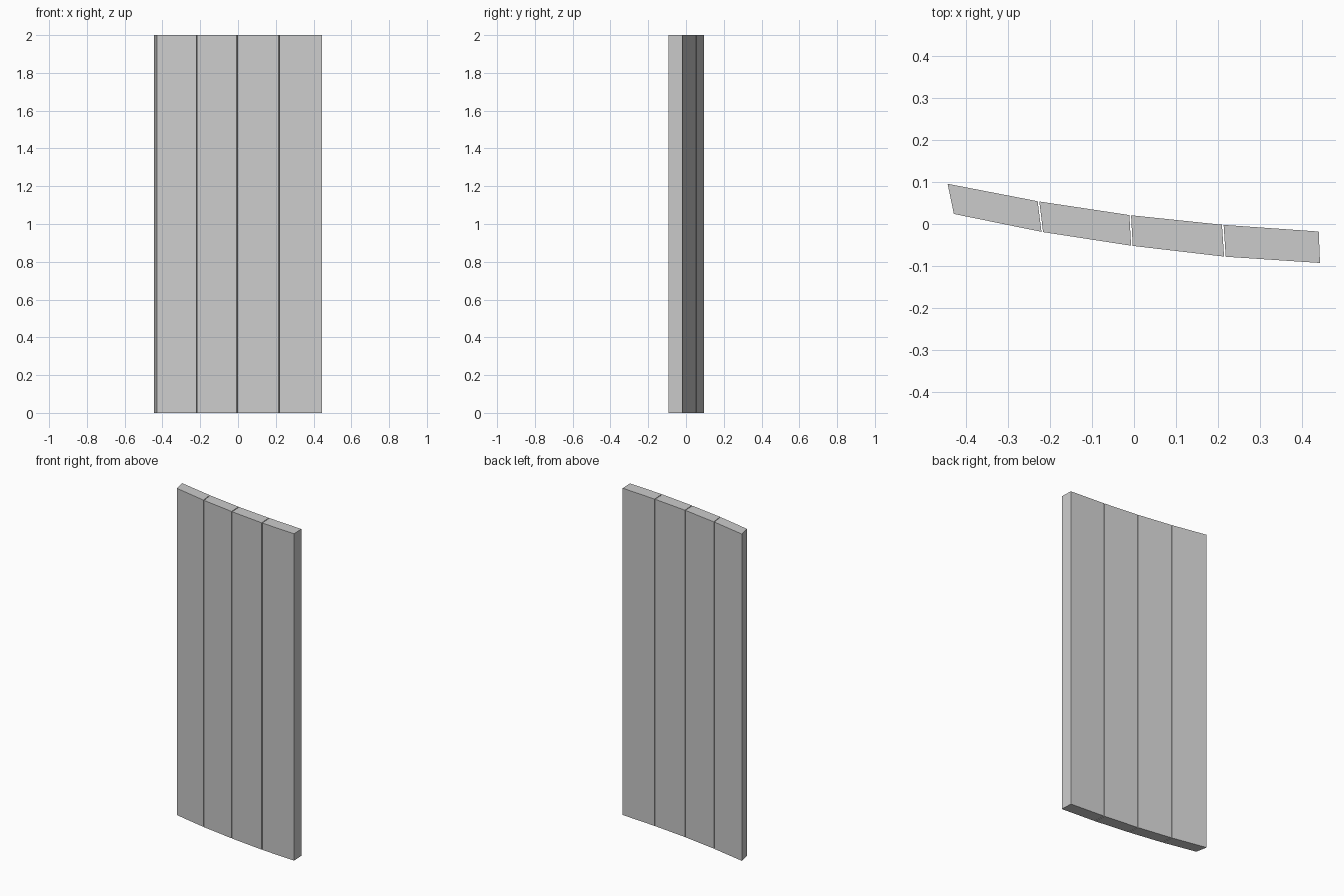
import bpy
import bmesh
from mathutils import Vector

cube = bpy.data.objects.get("Cube")
if cube:
    bpy.data.objects.remove(cube, do_unlink=True)

HEIGHT = 2.0
HALF_GAP = 0.002

# Plan positions of the panel joints, along the back and the front
BACK = [(-0.445, 0.096), (-0.228, 0.054), (-0.009, 0.021), (0.212, -0.002), (0.441, -0.018)]
FRONT = [(-0.430, 0.024), (-0.219, -0.019), (-0.005, -0.052), (0.217, -0.078), (0.444, -0.093)]

grey = bpy.data.materials.new("plain_grey")
grey.use_nodes = True
grey.diffuse_color = (0.6, 0.6, 0.6, 1)
grey.node_tree.nodes["Principled BSDF"].inputs["Base Color"].default_value = (0.6, 0.6, 0.6, 1)


def edge_with_gaps(line, i):
    """One panel's edge in plan, pulled in slightly at inner joints."""
    a, b = Vector(line[i]), Vector(line[i + 1])
    step = (b - a).normalized() * HALF_GAP
    start = a + step if i > 0 else a
    end = b - step if i < len(line) - 2 else b
    return start, end


def add_panel(name, outline):
    """Extrude a plan outline to full height."""
    bm = bmesh.new()
    base = bm.faces.new([bm.verts.new((p.x, p.y, 0)) for p in outline])
    top = bmesh.ops.extrude_face_region(bm, geom=[base], use_keep_orig=True)
    verts = [g for g in top["geom"] if isinstance(g, bmesh.types.BMVert)]
    bmesh.ops.translate(bm, verts=verts, vec=(0, 0, HEIGHT))
    bmesh.ops.recalc_face_normals(bm, faces=bm.faces[:])
    mesh = bpy.data.meshes.new(name)
    bm.to_mesh(mesh)
    bm.free()
    mesh.materials.append(grey)
    bpy.context.collection.objects.link(bpy.data.objects.new(name, mesh))


# Four tall panels following a shallow curve
for i in range(len(BACK) - 1):
    f0, f1 = edge_with_gaps(FRONT, i)
    b0, b1 = edge_with_gaps(BACK, i)
    add_panel(f"curved_panel_{i + 1}", [f0, f1, b1, b0])
